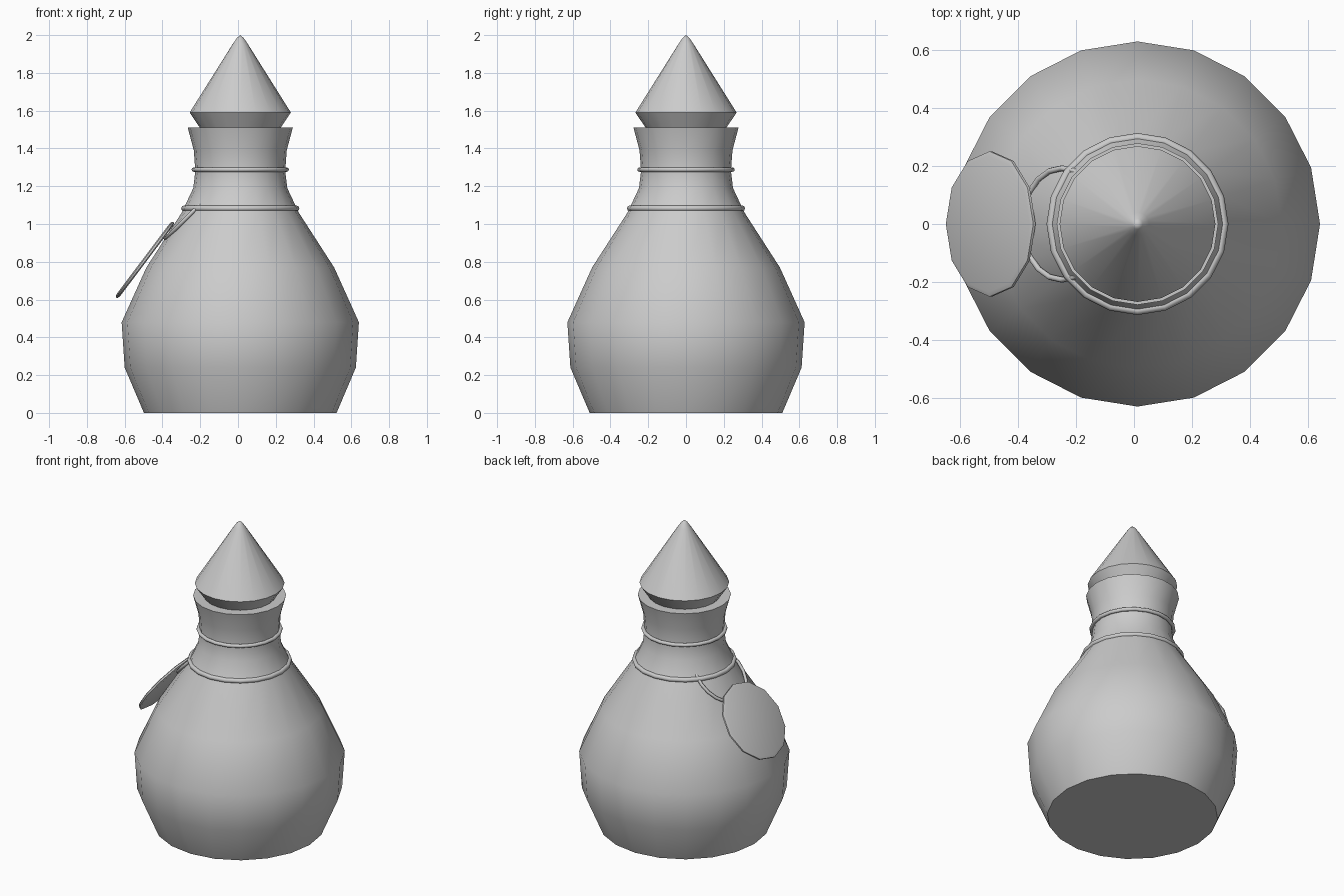
import bpy, bmesh, math

if "Cube" in bpy.data.objects:
    bpy.data.objects.remove(bpy.data.objects["Cube"])

AXIS_X = 0.012   # bottle axis, shifted slightly because the tag overhangs on -x
SIDES = 20


def smooth(obj, angle):
    bpy.ops.object.select_all(action='DESELECT')
    obj.select_set(True)
    bpy.context.view_layer.objects.active = obj
    bpy.ops.object.shade_smooth_by_angle(angle=math.radians(angle))


def lathe(name, profile, sides=SIDES, angle=35):
    """Revolve (radius, z) points around z; radius 0 closes to a point."""
    bm = bmesh.new()
    rings = []
    for r, z in profile:
        if r == 0:
            rings.append([bm.verts.new((0, 0, z))] * sides)
        else:
            rings.append([bm.verts.new((r * math.cos(2 * math.pi * i / sides),
                                        r * math.sin(2 * math.pi * i / sides), z))
                          for i in range(sides)])
    for a, b in zip(rings, rings[1:]):
        for i in range(sides):
            j = (i + 1) % sides
            quad = list(dict.fromkeys((a[i], a[j], b[j], b[i])))
            bm.faces.new(quad)
    bmesh.ops.recalc_face_normals(bm, faces=bm.faces)
    mesh = bpy.data.meshes.new(name)
    bm.to_mesh(mesh)
    bm.free()
    obj = bpy.data.objects.new(name, mesh)
    bpy.context.collection.objects.link(obj)
    obj.location.x = AXIS_X
    smooth(obj, angle)
    return obj


def ring(name, major, minor, location, tilt=0):
    bpy.ops.mesh.primitive_torus_add(major_radius=major, minor_radius=minor,
                                     major_segments=SIDES, minor_segments=8,
                                     location=location, rotation=(0, tilt, 0))
    obj = bpy.context.object
    obj.name = name
    smooth(obj, 60)
    return obj


# Bottle: base, belly, neck, flared lip and a short inner wall
lathe("bottle", [(0, 0), (0.51, 0), (0.612, 0.24), (0.628, 0.48), (0.497, 0.77),
                 (0.31, 1.06), (0.249, 1.19), (0.238, 1.28), (0.246, 1.39),
                 (0.278, 1.51), (0.215, 1.51), (0.19, 1.45), (0, 1.45)])

# Stopper with a tapered plug and pointed top
lathe("stopper", [(0, 1.46), (0.18, 1.46), (0.268, 1.59), (0.04, 1.953),
                  (0.018, 1.985), (0, 2.0)])

# Bands around the neck
ring("upper_neck_band", 0.246, 0.012, (AXIS_X, 0, 1.288))
ring("lower_neck_band", 0.298, 0.015, (AXIS_X, 0, 1.083))

# Cord loop holding the tag
ring("tag_cord", 0.192, 0.010, (-0.248, 0, 1.057), math.radians(-45))

# Round tag with chamfered rims, leaning on the shoulder
tag = lathe("tag", [(0, -0.011), (0.235, -0.011), (0.25, -0.005), (0.25, 0.005),
                    (0.235, 0.011), (0, 0.011)], sides=12, angle=40)
tag.location = (-0.493, 0, 0.81)
tag.rotation_euler = (0, math.radians(-53), 0)
